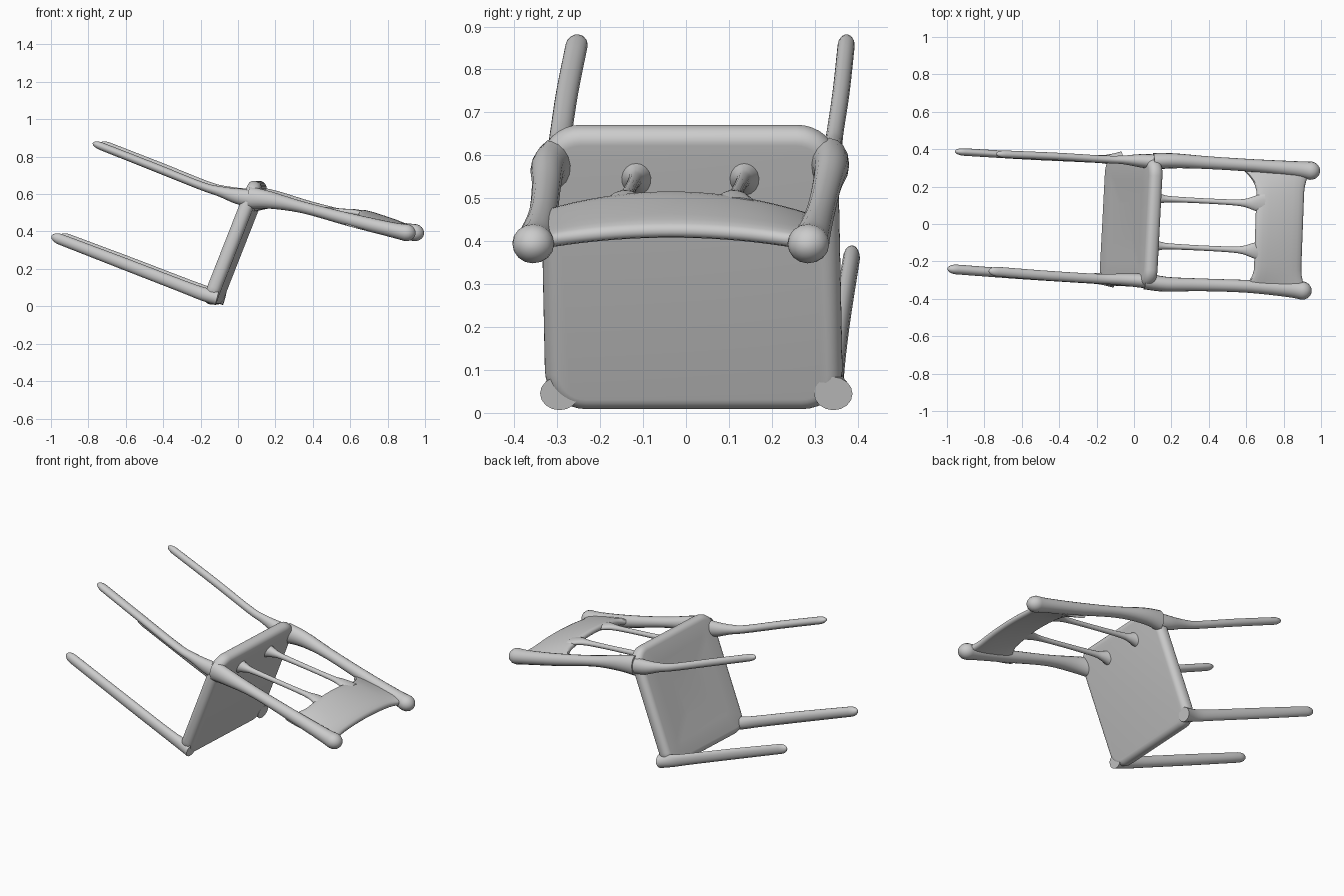
import bpy, bmesh, math
from mathutils import Vector, Matrix

if "Cube" in bpy.data.objects:
    bpy.data.objects.remove(bpy.data.objects["Cube"])

grey = bpy.data.materials.new("plain_grey")
grey.diffuse_color = (0.6, 0.6, 0.6, 1)
grey.use_nodes = True
grey.node_tree.nodes["Principled BSDF"].inputs["Base Color"].default_value = grey.diffuse_color


def loft(name, rings, matrix=None):
    """Skin a list of equal-sized point rings and cap both ends."""
    bm = bmesh.new()
    rows = [[bm.verts.new(p) for p in ring] for ring in rings]
    n = len(rows[0])
    for a, b in zip(rows, rows[1:]):
        for i in range(n):
            bm.faces.new((a[i], a[(i + 1) % n], b[(i + 1) % n], b[i]))
    bm.faces.new(rows[0])
    bm.faces.new(rows[-1])
    bmesh.ops.recalc_face_normals(bm, faces=bm.faces)
    if matrix:
        bm.transform(matrix)
    mesh = bpy.data.meshes.new(name)
    bm.to_mesh(mesh)
    bm.free()
    obj = bpy.data.objects.new(name, mesh)
    bpy.context.collection.objects.link(obj)
    mesh.materials.append(grey)
    bpy.ops.object.select_all(action='DESELECT')
    bpy.context.view_layer.objects.active = obj
    obj.select_set(True)
    bpy.ops.object.shade_smooth_by_angle(angle=math.radians(50))
    return obj


def smooth_stations(stations, steps=4):
    """Catmull-Rom interpolation of (x, y, z, radius_y, radius_n) stations."""
    out = []
    for i in range(len(stations) - 1):
        p0 = stations[max(i - 1, 0)]
        p1, p2 = stations[i], stations[i + 1]
        p3 = stations[min(i + 2, len(stations) - 1)]
        for k in range(steps):
            t = k / steps
            out.append([0.5 * (2 * b + (c - a) * t + (2 * a - 5 * b + 4 * c - d) * t ** 2
                               + (3 * b - a - 3 * c + d) * t ** 3)
                        for a, b, c, d in zip(p0, p1, p2, p3)])
    out.append(list(stations[-1]))
    return out


def rod(name, stations, tip=0.0, sides=16):
    """Tube of elliptical section running mostly along x, with a rounded tip."""
    st = smooth_stations(stations)
    if tip:
        end = Vector(st[-1][:3])
        d = (end - Vector(st[-2][:3])).normalized()
        ry, rn = st[-1][3:]
        for a in (20, 40, 60, 75, 86):
            c, s = math.cos(math.radians(a)), math.sin(math.radians(a))
            st.append([*(end + d * tip * s), ry * c, rn * c])
    rings = []
    for i, s in enumerate(st):
        d = Vector(st[min(i + 1, len(st) - 1)][:3]) - Vector(st[max(i - 1, 0)][:3])
        normal = d.cross(Vector((0, 1, 0))).normalized()
        side = normal.cross(d).normalized()
        rings.append([Vector(s[:3]) + side * s[3] * math.cos(a) + normal * s[4] * math.sin(a)
                      for a in (2 * math.pi * k / sides for k in range(sides))])
    return loft(name, rings)


def rounded_rect(hx, hy, r, z, steps=8):
    pts = []
    for q, (sx, sy) in enumerate(((1, 1), (-1, 1), (-1, -1), (1, -1))):
        for k in range(steps + 1):
            a = math.pi / 2 * (q + k / steps)
            pts.append(Vector((sx * (hx - r) + r * math.cos(a),
                               sy * (hy - r) + r * math.sin(a), z)))
    return pts


# Seat: rounded slab with a soft rim and a shallow dish, tipped on its edge
half, rim = 0.038, 0.034
profile = [(rim * (1 - math.sin(a)), math.cos(a) * rim + half - rim)
           for a in (math.pi / 12 * k for k in range(7))]
profile = [(0.24, half - 0.008), (0.12, half - 0.002)] + profile
profile += [(i, -h) for i, h in reversed(profile[2:])]
rings = [rounded_rect(0.352 - i, 0.347 - i, max(0.095 - i, 0.03), h) for i, h in profile]
tilt = math.radians(68.5)
seat_pose = (Matrix.Translation((-0.015, 0.013, 0.34))
             @ Matrix.Rotation(math.radians(-3), 4, 'Z')
             @ Matrix.Rotation(-tilt, 4, 'Y'))
loft("seat", rings, seat_pose)

# Legs, one pair per side: (side name, x shift, y at seat, y at tip, side radius)
for side, dx, y0, y1, ry in (("left", 0.0, -0.295, -0.243, 0.026),
                             ("right", 0.04, 0.343, 0.385, 0.020)):
    ym = (y0 + y1) / 2
    rod("front_leg_" + side, [
        (-0.11 + dx, y0, 0.045, 0.045, 0.040),
        (-0.19 + dx, y0 + 0.003, 0.067, ry + 0.004, 0.036),
        (-0.30 + dx, y0 + 0.007, 0.108, ry, 0.033),
        (-0.60 + dx, ym, 0.224, ry, 0.032),
        (-0.95 + dx, y1, 0.358, ry, 0.029)], tip=0.05)
    rod("rear_leg_" + side, [
        (0.09 + dx, y0 - 0.012, 0.575, 0.040, 0.050),
        (0.00 + dx, y0 - 0.005, 0.588, 0.036, 0.042),
        (-0.10 + dx, y0, 0.615, ry + 0.003, 0.027),
        (-0.20 + dx, y0 + 0.003, 0.645, ry, 0.022),
        (-0.45 + dx, y0 + 0.018, 0.745, ry, 0.022),
        (-0.73 + dx, y1 - 0.012, 0.855, ry, 0.021)], tip=0.05)

# Backrest posts, swelling into rounded knobs
for side, dx, ys in (("left", 0.0, (-0.305, -0.322, -0.325, -0.333, -0.348, -0.356)),
                     ("right", 0.045, (0.335, 0.338, 0.328, 0.312, 0.294, 0.285))):
    xs = (0.06, 0.17, 0.35, 0.60, 0.82, 0.90)
    zs = (0.580, 0.568, 0.528, 0.462, 0.410, 0.394)
    radii = ((0.045, 0.060), (0.040, 0.046), (0.034, 0.031),
             (0.034, 0.035), (0.042, 0.040), (0.049, 0.046))
    rod("back_post_" + side, [(x + dx, y, z, *r) for x, y, z, r in zip(xs, ys, zs, radii)],
        tip=0.05)

# Spindles between seat and backrest panel, flared at both ends
for side, y in (("left", -0.115), ("right", 0.137)):
    dx = y * 0.05
    rod("spindle_" + side, [
        (0.09 + dx, y, 0.550, 0.040, 0.045),
        (0.14 + dx, y - 0.002, 0.545, 0.024, 0.026),
        (0.20 + dx, y - 0.005, 0.540, 0.016, 0.017),
        (0.40 + dx, y - 0.015, 0.522, 0.014, 0.014),
        (0.56 + dx, y - 0.023, 0.507, 0.018, 0.015),
        (0.63 + dx, y - 0.026, 0.500, 0.036, 0.018),
        (0.69 + dx, y - 0.028, 0.485, 0.060, 0.018)])

# Top panel: flat rounded section swept across, bowed up in the middle
rings = []
for k in range(25):
    s = -1 + k / 12
    y = -0.035 + 0.32 * s
    flare = max(0.0, (abs(s) - 0.62) / 0.38) ** 2
    inner = 0.648 - 0.07 * flare + 0.01 * s
    outer = 0.902 + 0.03 * flare + 0.012 * s
    bow = 1 - s * s
    z_in, z_out = 0.452 + 0.052 * bow, 0.392 + 0.028 * bow
    ring = []
    for j in range(20):
        a = 2 * math.pi * j / 20
        c, w = math.cos(a), math.sin(a)
        u = 0.5 + 0.5 * math.copysign(abs(c) ** 0.6, c)
        h = 0.023 * math.copysign(abs(w) ** 0.6, w)
        ring.append(Vector((inner + (outer - inner) * u + 0.3 * h, y,
                            z_in + (z_out - z_in) * u + h)))
    rings.append(ring)
loft("back_panel", rings)
